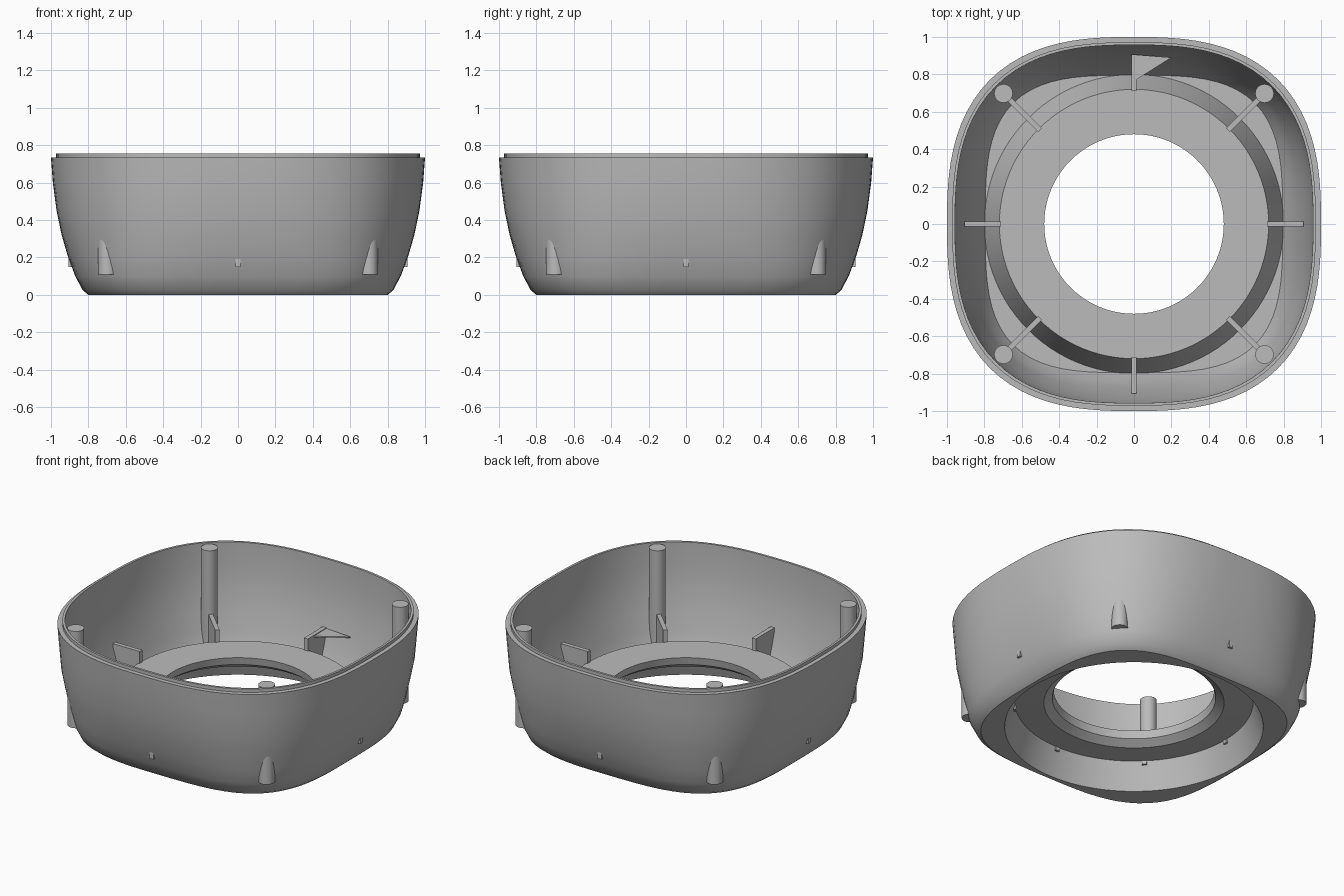
import bpy, bmesh, math
from mathutils import Matrix, Vector

cube = bpy.data.objects.get("Cube")
if cube:
    bpy.data.objects.remove(cube, do_unlink=True)

SEG = 96
grey = bpy.data.materials.new("plain_grey")
grey.use_nodes = True
COLOR = (0.5, 0.5, 0.5, 1)
grey.diffuse_color = COLOR
grey.node_tree.nodes["Principled BSDF"].inputs["Base Color"].default_value = COLOR


def finish(name, bm, smooth=True):
    bmesh.ops.recalc_face_normals(bm, faces=bm.faces)
    mesh = bpy.data.meshes.new(name)
    bm.to_mesh(mesh)
    bm.free()
    mesh.materials.append(grey)
    obj = bpy.data.objects.new(name, mesh)
    bpy.context.collection.objects.link(obj)
    if smooth:
        bpy.ops.object.select_all(action='DESELECT')
        obj.select_set(True)
        bpy.context.view_layer.objects.active = obj
        bpy.ops.object.shade_smooth_by_angle(angle=math.radians(35))
    return obj


def ring_points(radius, z, corner):
    """Rounded square; corner is the diagonal reach relative to the side reach."""
    n = 1 / (0.5 - math.log2(corner))
    for i in range(SEG):
        a = math.tau * i / SEG
        c, s = math.cos(a), math.sin(a)
        r = radius / (abs(c) ** n + abs(s) ** n) ** (1 / n)
        yield r * c, r * s, z


def closed_sweep(name, profile):
    """Join rings into a closed hollow solid."""
    bm = bmesh.new()
    rings = [[bm.verts.new(p) for p in ring_points(*row)] for row in profile]
    for k, low in enumerate(rings):
        high = rings[(k + 1) % len(rings)]
        for i in range(SEG):
            j = (i + 1) % SEG
            bm.faces.new((low[i], low[j], high[j], high[i]))
    return finish(name, bm)


# Bowl wall: outside going up, stepped rim, inside going down, floor
outside = [(0.80, 0, 1.15), (0.83, 0.025, 1.15), (0.87, 0.1, 1.14),
           (0.908, 0.2, 1.12), (0.943, 0.32, 1.105), (0.97, 0.45, 1.1),
           (0.99, 0.6, 1.09), (1.0, 0.735, 1.09)]
rim = [(0.972, 0.735, 1.09), (0.972, 0.757, 1.09), (0.957, 0.757, 1.09)]
inside = [(r - 0.035, max(z, 0.03), f) for r, z, f in reversed(outside[1:-1])]
closed_sweep("outer_shell", outside + rim + inside + [(0.785, 0.03, 1), (0.775, 0, 1)])

# Raised centre ring with a sloping skirt and a bevelled opening
closed_sweep("centre_ring", [
    (0.775, 0, 1), (0.715, 0.175, 1), (0.54, 0.165, 1), (0.49, 0.2, 1),
    (0.48, 0.25, 1), (0.72, 0.25, 1), (0.8, 0.03, 1)])


# Ribs and screw posts around the centre
def rib(name, angle, start, end, top):
    bm = bmesh.new()
    bmesh.ops.create_cube(bm, size=1)
    bm.transform(Matrix.Rotation(angle, 4, 'Z')
                 @ Matrix.Translation(((start + end) / 2, 0, (top + 0.15) / 2))
                 @ Matrix.Diagonal((end - start, 0.028, top - 0.15, 1)))
    finish(name, bm, smooth=False)


for k in range(4):
    side = k * math.pi / 2
    diagonal = side + math.pi / 4
    rib(f"side_rib_{k + 1}", side, 0.71, 0.905, 0.33)
    rib(f"corner_rib_{k + 1}", diagonal, 0.71, 0.97, 0.33)
    bm = bmesh.new()
    bmesh.ops.create_cone(bm, cap_ends=True, segments=24, radius1=0.05,
                          radius2=0.05, depth=0.64)
    bm.transform(Matrix.Translation((0.987 * math.cos(diagonal),
                                     0.987 * math.sin(diagonal), 0.43)))
    finish(f"screw_post_{k + 1}", bm)

# Small triangular tab beside the rear rib
bm = bmesh.new()
tab = bm.faces.new([bm.verts.new(p) for p in
                    ((0.01, 0.905, 0.325), (0.01, 0.77, 0.325), (0.2, 0.89, 0.325))])
moved = bmesh.ops.extrude_face_region(bm, geom=[tab])["geom"]
bmesh.ops.translate(bm, vec=Vector((0, 0, -0.008)),
                    verts=[v for v in moved if isinstance(v, bmesh.types.BMVert)])
finish("rear_tab", bm, smooth=False)
